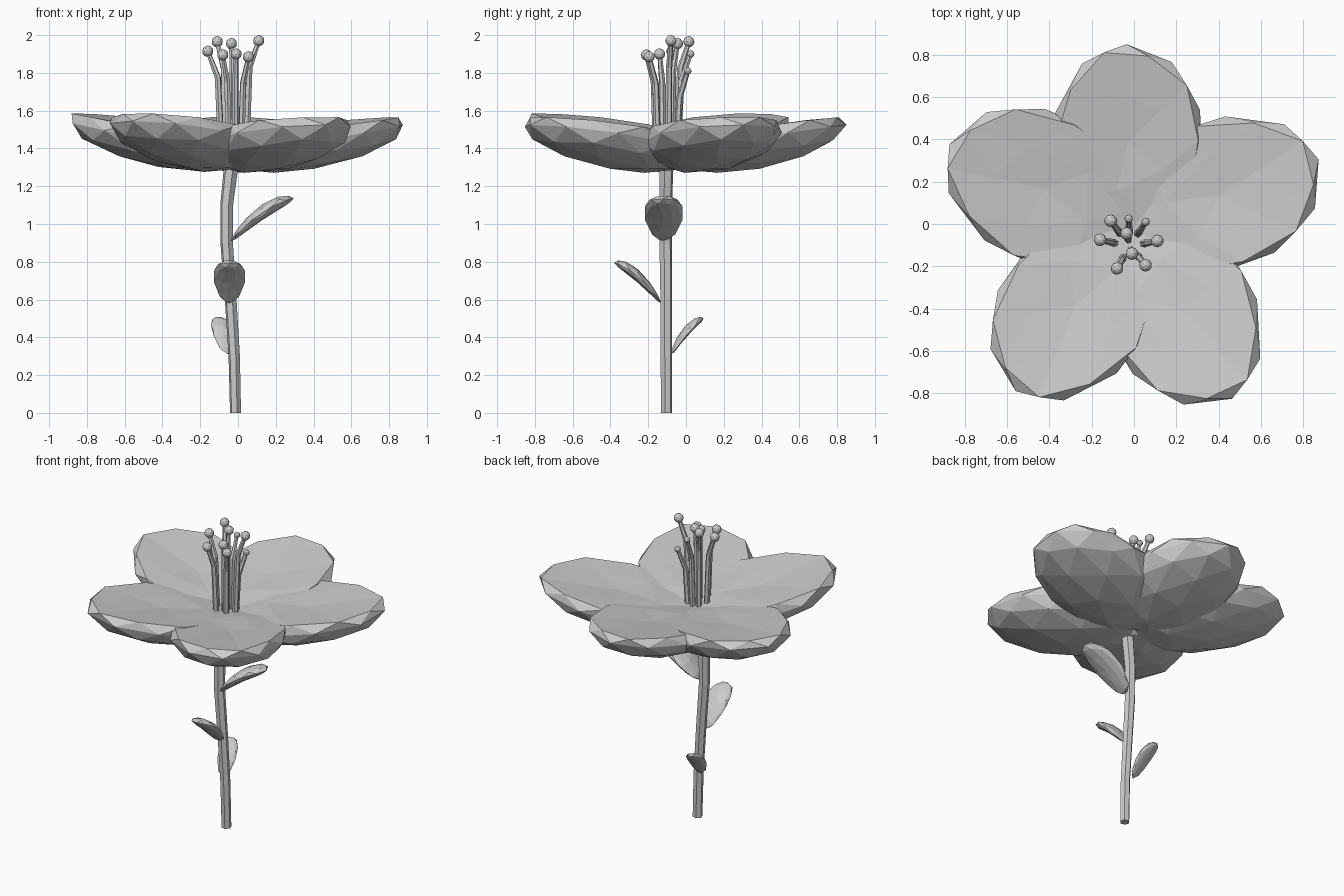
import bpy, bmesh, math
from mathutils import Vector, Matrix

if "Cube" in bpy.data.objects:
    bpy.data.objects.remove(bpy.data.objects["Cube"])


def blob(name, base, angle, start, length, half_width, height, flare=0.0):
    """Faceted sphere stretched along a heading; height(t, u) gives its z, t = 0..1 along it.
    flare pushes the upper half out toward the rim."""
    bm = bmesh.new()
    bmesh.ops.create_icosphere(bm, subdivisions=2, radius=1,
                               matrix=Matrix.Rotation(math.radians(18), 4, 'Z'))
    turn = Matrix.Rotation(math.radians(angle), 3, 'Z')
    for v in bm.verts:
        u = v.co.copy()
        if 0.1 < u.z < 0.7:
            u.x *= 1 + flare
            u.y *= 1 + flare
        t = (u.x + 1) / 2
        flat = Vector((start + t * length, u.y * half_width, height(t, u)))
        v.co = turn @ flat + Vector(base)
    mesh = bpy.data.meshes.new(name)
    bm.to_mesh(mesh)
    bm.free()
    obj = bpy.data.objects.new(name, mesh)
    bpy.context.collection.objects.link(obj)
    return obj


def tube(name, points, radii, resolution=1):
    """Flat-sided tube along a path with a radius at every point."""
    curve = bpy.data.curves.new(name, 'CURVE')
    curve.dimensions = '3D'
    curve.bevel_depth = 1
    curve.bevel_resolution = resolution
    curve.use_fill_caps = True
    spline = curve.splines.new('POLY')
    spline.points.add(len(points) - 1)
    spline.use_smooth = False
    for p, co, r in zip(spline.points, points, radii):
        p.co = (*co, 1)
        p.radius = r
    obj = bpy.data.objects.new(name, curve)
    bpy.context.collection.objects.link(obj)
    bpy.ops.object.select_all(action='DESELECT')
    bpy.context.view_layer.objects.active = obj
    obj.select_set(True)
    bpy.ops.object.convert(target='MESH')


# Petals: full rounded underside, thick rim, nearly flat top rising toward the tip
def petal_height(lift):
    def height(t, u):
        rim = 1.35 + (0.175 + lift) * t + 0.02 * u.y ** 2
        if u.z < 0:
            return rim + 0.145 * u.z
        return rim + 0.16 * u.z - 0.135 * u.z ** 2 + 0.06 * u.z * (1 - t)
    return height


for i, (angle, length, lift) in enumerate([(91, 0.92, 0), (20, 1.0, 0), (-59, 0.99, 0),
                                           (-125, 0.99, 0.02), (155, 0.99, 0.02)]):
    blob(f"petal_{i + 1}", (-0.02, -0.02, 0), angle, -0.05, length, 0.36,
         petal_height(lift), flare=0.08)

# Stem
tube("stem",
     [(-0.013, -0.103, 0), (-0.02, -0.105, 0.3), (-0.04, -0.105, 0.62),
      (-0.06, -0.108, 0.9), (-0.06, -0.108, 1.1), (-0.03, -0.103, 1.36)],
     [0.03, 0.031, 0.032, 0.034, 0.035, 0.04])


# Leaves: thick ovals that rise steeply, then level off
def leaf_height(rise, thick):
    return lambda t, u: rise * t * (1.7 - 0.7 * t) + thick * u.z


for i, (base, angle, length, width, rise, thick) in enumerate([
        ((-0.04, -0.118, 0.91), 0, 0.335, 0.105, 0.225, 0.042),
        ((-0.045, -0.13, 0.58), -90, 0.25, 0.085, 0.215, 0.036),
        ((-0.055, -0.08, 0.31), 107, 0.18, 0.06, 0.19, 0.028)]):
    blob(f"leaf_{i + 1}", base, angle, 0, length, width, leaf_height(rise, thick))

# Stamens: upright filaments bending outward to small round heads
centre = Vector((-0.02, -0.105, 0))
heads = [(-0.16, -0.075, 1.915), (-0.11, 0.015, 1.965), (-0.025, 0.025, 1.9),
         (0.055, 0.01, 1.81), (0.11, -0.08, 1.97), (0.055, -0.195, 1.885),
         (-0.08, -0.21, 1.895), (-0.035, -0.045, 1.955), (-0.01, -0.14, 1.9)]
for i, h in enumerate(heads):
    head = Vector(h)
    out = Vector((head.x, head.y, 0)) - centre
    path = [centre + out * 0.48 + Vector((0, 0, 1.36)),
            centre + out * 0.62 + Vector((0, 0, head.z - 0.14)), head]
    tube(f"filament_{i + 1}", path, [0.019, 0.017, 0.012])
    radius = 0.02 if head.z < 1.85 or head.y > 0.02 else 0.03
    bpy.ops.mesh.primitive_ico_sphere_add(subdivisions=2, radius=radius, location=head)
    bpy.context.object.name = f"stamen_head_{i + 1}"
